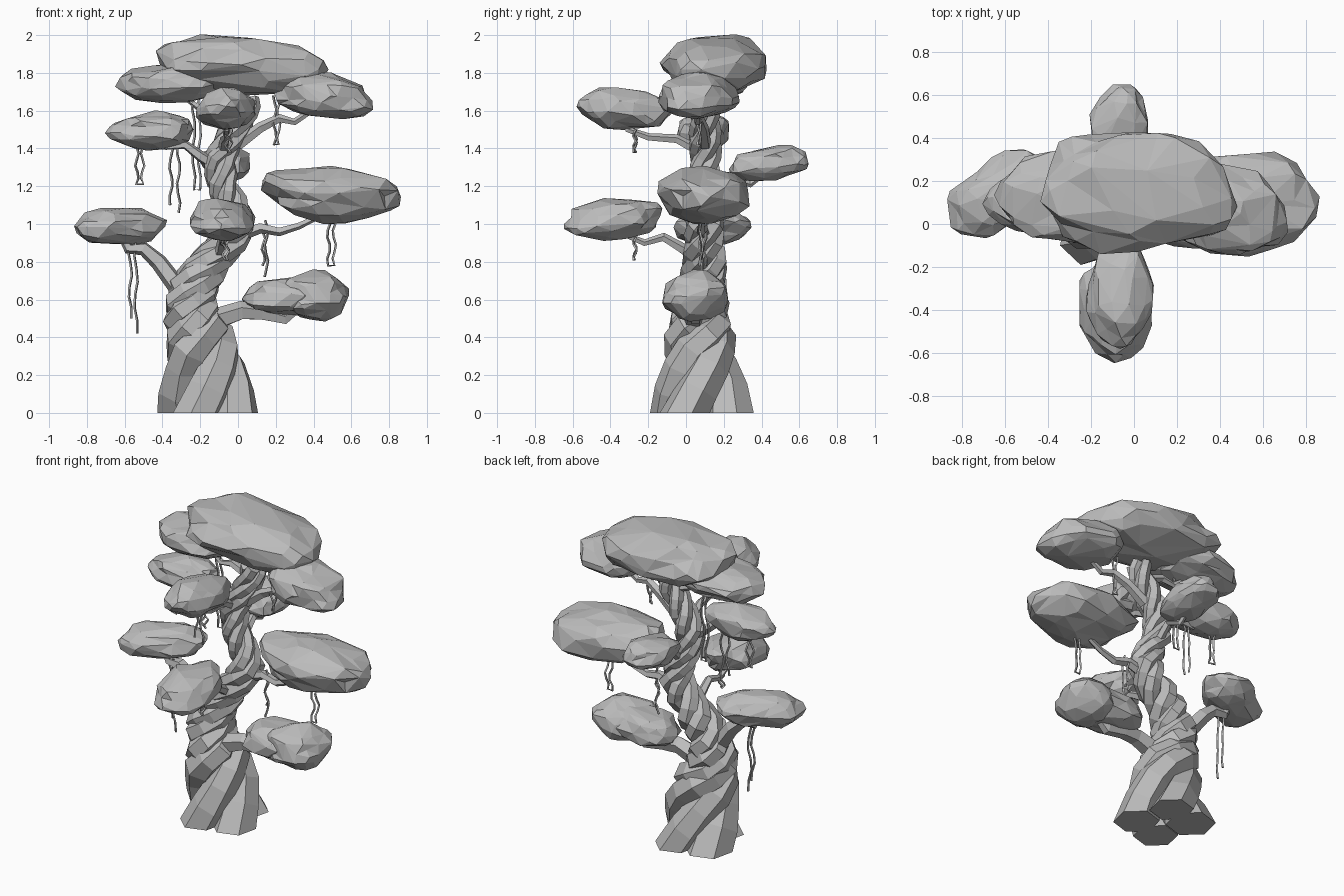
import bpy, bmesh, math, random
from mathutils import Matrix, Vector, noise

if "Cube" in bpy.data.objects:
    bpy.data.objects.remove(bpy.data.objects["Cube"])

random.seed(7)
grey = bpy.data.materials.new("plain_grey")
grey.use_nodes = True
grey.diffuse_color = (0.5, 0.5, 0.5, 1)
grey.node_tree.nodes["Principled BSDF"].inputs["Base Color"].default_value = (0.5, 0.5, 0.5, 1)


def finish(name, bm):
    bmesh.ops.recalc_face_normals(bm, faces=bm.faces)
    mesh = bpy.data.meshes.new(name)
    bm.to_mesh(mesh)
    bm.free()
    mesh.materials.append(grey)
    obj = bpy.data.objects.new(name, mesh)
    bpy.context.collection.objects.link(obj)
    return obj


def tube(bm, points, radii, sides):
    """Sweep a polygon along the points, carrying its frame along."""
    pts = [Vector(p) for p in points]
    ref, rings = Vector((1, 0.3, 0.2)), []
    for i, p in enumerate(pts):
        t = (pts[min(i + 1, len(pts) - 1)] - pts[max(i - 1, 0)]).normalized()
        if p.z < 0.001:
            t = Vector((0, 0, 1))
        u = (ref - t * ref.dot(t)).normalized()
        w, ref = t.cross(u), u
        angles = [math.tau * k / sides for k in range(sides)]
        rings.append([bm.verts.new(p + radii[i] * (u * math.cos(a) + w * math.sin(a))) for a in angles])
    for a, b in zip(rings, rings[1:]):
        for k in range(sides):
            n = (k + 1) % sides
            bm.faces.new((a[k], a[n], b[n], b[k]))
    bm.faces.new(rings[0][::-1])
    bm.faces.new(rings[-1])


# Trunk: four hexagonal strands wound round a bent centre line
# height, centre x, centre y, half width, twist angle
trunk_line = [
    (0, -.155, .085, .28, 0), (.2, -.165, .08, .215, .75), (.35, -.19, .075, .195, 1.7),
    (.42, -.2, .07, .18, 2.6), (.5, -.24, .07, .155, 4), (.6, -.25, .08, .14, 5.8),
    (.7, -.22, .09, .13, 7.6), (.8, -.15, .1, .12, 9.4), (.9, -.06, .1, .11, 11),
    (1, 0, .1, .1, 12.5), (1.1, -.03, .1, .09, 14), (1.2, -.085, .1, .085, 15.4),
    (1.35, -.1, .1, .085, 17.4), (1.45, -.05, .1, .085, 18.8), (1.6, .04, .1, .08, 20.8),
    (1.72, .05, .1, .07, 22.2)]


def trunk_at(z):
    for a, b in zip(trunk_line, trunk_line[1:]):
        if z <= b[0]:
            f = (z - a[0]) / (b[0] - a[0])
            return [p + (q - p) * f for p, q in zip(a, b)]
    return trunk_line[-1]


heights = [0, .12, .24, .33, .4] + [.45 + .045 * i for i in range(28)]
for s, start in enumerate((-35, 67, 145, 247)):
    bm, path, radii = bmesh.new(), [], []
    for z in heights:
        _, cx, cy, half, twist = trunk_at(z)
        a = twist + math.radians(start)
        path.append((cx + .57 * half * math.cos(a), cy + .57 * half * math.sin(a), z))
        radii.append(half * random.uniform(.46, .54))
    tube(bm, path, radii, 6)
    finish(f"trunk_strand_{s + 1}", bm)

# Branches: tapered bent limbs running into each leaf cluster
branches = {
    "lower_left": (.07, [(-.22, .05, .38), (-.1, .04, .5), (.02, .04, .54), (.13, .05, .53), (.25, .05, .5), (.32, .05, .56)]),
    "low_right": (.055, [(-.27, .08, .6), (-.42, .12, .8), (-.5, .12, .87), (-.58, .13, .87), (-.62, .13, .95)]),
    "low_front": (.035, [(-.12, .08, .8), (-.09, -.02, .87), (-.08, -.12, .93), (-.08, -.22, .9), (-.08, -.34, .95)]),
    "middle_left": (.035, [(-.02, .1, .93), (.12, .09, .98), (.22, .08, .96), (.32, .08, .99), (.45, .09, 1.05)]),
    "middle_back": (.03, [(-.06, .1, 1.12), (-.06, .24, 1.25), (-.07, .34, 1.21), (-.07, .42, 1.27)]),
    "upper_right": (.035, [(-.1, .1, 1.3), (-.2, .08, 1.36), (-.28, .08, 1.42), (-.38, .08, 1.41), (-.45, .08, 1.46)]),
    "upper_front": (.03, [(-.08, .08, 1.38), (-.07, -.05, 1.45), (-.06, -.2, 1.46), (-.06, -.31, 1.5), (-.06, -.34, 1.56)]),
    "top_left": (.035, [(0, .1, 1.42), (.12, .09, 1.51), (.22, .07, 1.56), (.3, .06, 1.54), (.42, .06, 1.62)]),
    "top_right": (.03, [(.04, .1, 1.57), (-.12, .11, 1.63), (-.2, .12, 1.61), (-.32, .13, 1.7)])}
for name, (r, path) in branches.items():
    bm = bmesh.new()
    tube(bm, path, [r * (1 - .6 * i / (len(path) - 1)) for i in range(len(path))], 5)
    finish(name + "_branch", bm)


# Leaf clusters: faceted, plump, slightly lumpy pads fitted to a box
def cluster(name, centre, half, tilt=(0, 0), yaw=0):
    bm = bmesh.new()
    bmesh.ops.create_icosphere(bm, subdivisions=3, radius=1)
    seed = Vector((random.uniform(0, 50), random.uniform(0, 50), 0))
    for v in bm.verts:
        lump = 1 + .2 * noise.noise(v.co * 1.6 + seed) + random.uniform(-.025, .025)
        v.co = Vector([math.copysign(abs(c) ** .93, c) for c in v.co]) * lump
    for axis in range(3):
        low = min(v.co[axis] for v in bm.verts)
        high = max(v.co[axis] for v in bm.verts)
        for v in bm.verts:
            unit = 2 * (v.co[axis] - low) / (high - low) - 1
            v.co[axis] = unit * half[axis]
    turn = Matrix.Rotation(yaw, 3, "Z")
    for v in bm.verts:
        v.co = turn @ v.co
        v.co.z += tilt[0] * v.co.x + tilt[1] * v.co.y
        v.co += Vector(centre)
    obj = finish(name + "_leaves", bm)
    facets = obj.modifiers.new("facets", "DECIMATE")
    facets.ratio = .42


cluster("top", (.02, .145, 1.84), (.455, .285, .158), (-.06, 0))
cluster("top_right", (-.35, .13, 1.745), (.3, .215, .105), (.05, 0))
cluster("top_left", (.465, .06, 1.685), (.265, .205, .122), (-.08, 0), -.2)
cluster("upper_right", (-.47, .09, 1.495), (.235, .14, .105), (.04, 0))
cluster("upper_front", (-.065, -.325, 1.61), (.16, .255, .112), (0, -.06))
cluster("middle_back", (-.07, .44, 1.32), (.135, .21, .092), (0, .1))
cluster("middle_left", (.495, .085, 1.155), (.37, .24, .153), (-.05, 0), .1)
cluster("low_right", (-.635, .135, .99), (.265, .155, .1), (0, 0), .6)
cluster("low_front", (-.085, -.385, 1.025), (.17, .26, .114), (0, .09))
cluster("lower_left_outer", (.4, .05, .622), (.19, .175, .138))
cluster("lower_left_inner", (.27, .05, .615), (.25, .165, .105), (.05, 0))


# Hanging vines: thin wavy strings, some looping back up
def vine(x, y, top, bottom, loop=0):
    steps = 7

    def string(px, order):
        phase = random.uniform(0, math.tau)
        return [(px + .009 * math.sin(phase + 1.7 * k), y + .009 * math.cos(phase + 1.3 * k),
                 top + (bottom - top) * k / steps) for k in order]
    path = string(x, range(steps + 1))
    if loop:
        path += string(x + loop, range(steps, -1, -1))
    bm = bmesh.new()
    tube(bm, path, [.007] * len(path), 4)
    finish("vine", bm)


vine(-.535, .09, 1.44, 1.21, .03)
vine(-.355, .08, 1.44, 1.1)
vine(-.315, .08, 1.42, 1.06)
vine(-.235, .12, 1.68, 1.18, .03)
vine(.195, .07, 1.68, 1.42, .02)
vine(.15, .08, 1.02, .72)
vine(.135, .1, .98, .78)
vine(.48, .08, 1.04, .78, .03)
vine(-.57, .13, .9, .5)
vine(-.54, .12, .9, .42)
vine(-.075, -.27, .93, .81, .02)
vine(-.06, -.27, 1.5, 1.38, .02)
